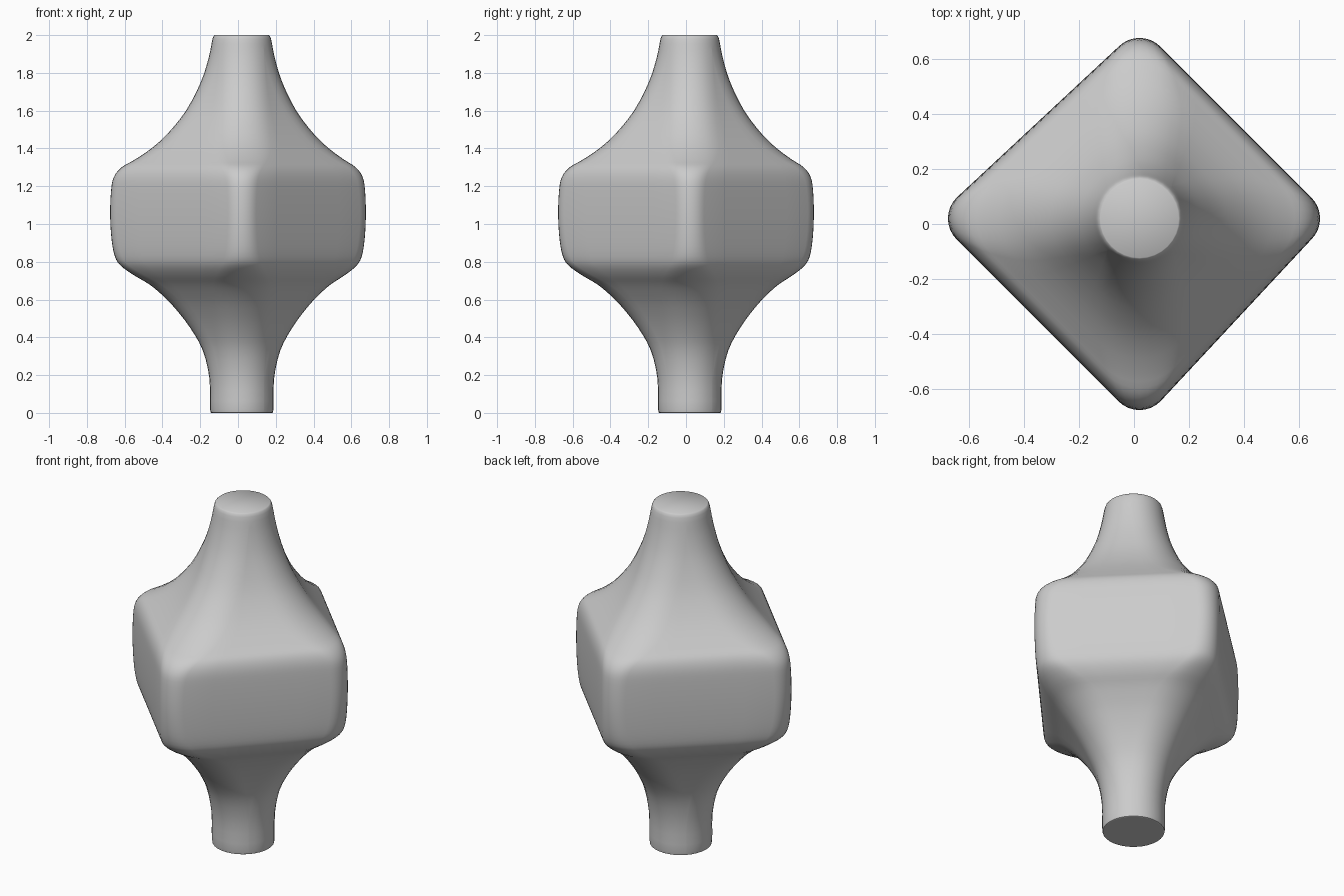
import bpy, bmesh, math

default = bpy.data.objects.get("Cube")
if default:
    bpy.data.objects.remove(default, do_unlink=True)

# Side profile: (height, reach of the diamond corners)
PROFILE = [(0, .158), (.02, .168), (.18, .171), (.33, .205), (.45, .27), (.55, .345),
           (.62, .41), (.68, .48), (.73, .56), (.78, .625), (.83, .654), (.92, .67),
           (1.05, .677), (1.18, .672), (1.25, .658), (1.3, .62), (1.34, .555),
           (1.4, .47), (1.48, .385), (1.6, .292), (1.75, .216), (1.88, .175),
           (1.98, .155), (2, .143)]
NECK = .165        # neck radius, where the section is a circle
LEAN = .02         # sideways shift of the central axis
ARC, FLAT = 8, 5   # steps on each corner and on each flat side


def smooth_profile(points, steps=3):
    """Catmull-Rom samples through the profile."""
    result = []
    last = len(points) - 1
    for i in range(last):
        a, b, c, d = (points[min(max(i + k, 0), last)] for k in (-1, 0, 1, 2))
        for s in range(steps):
            t = s / steps
            result.append(tuple(
                b[k] + t / 2 * (c[k] - a[k] + t * (2 * a[k] - 5 * b[k] + 4 * c[k] - d[k]
                                + t * (3 * (b[k] - c[k]) + d[k] - a[k])))
                for k in (0, 1)))
    return result + [points[-1]]


def section(z, reach):
    """Rounded diamond: round at the necks, soft on the shoulders, tight at the waist."""
    waist = max(0, (reach - .4) / .277)
    radius = min(reach, NECK + .2 * (reach - NECK) - .16 * waist ** 2)
    core = reach - radius
    corners = []
    for q in range(4):
        mid = q * math.pi / 2
        # The waist stays centred while the axis leans, so opposite corners differ
        side = -1 if q < 2 else 1
        out = core + side * LEAN * min(1, core / .57)
        corner = []
        for k in range(ARC + 1):
            a = mid + (k / ARC - .5) * math.pi / 2
            corner.append((LEAN + out * math.cos(mid) + radius * math.cos(a),
                           LEAN + out * math.sin(mid) + radius * math.sin(a)))
        corners.append(corner)
    ring = []
    for q, corner in enumerate(corners):
        end, start = corner[-1], corners[(q + 1) % 4][0]
        ring += corner
        ring += [(end[0] + (start[0] - end[0]) * j / FLAT,
                  end[1] + (start[1] - end[1]) * j / FLAT) for j in range(1, FLAT)]
    return [(x, y, z) for x, y in ring]


# Body: lofted skin with flat caps
bm = bmesh.new()
rings = [[bm.verts.new(p) for p in section(z, r)] for z, r in smooth_profile(PROFILE)]
for low, high in zip(rings, rings[1:]):
    n = len(low)
    for i in range(n):
        j = (i + 1) % n
        bm.faces.new((low[i], low[j], high[j], high[i]))
bm.faces.new(rings[0][::-1])
bm.faces.new(rings[-1])
bmesh.ops.remove_doubles(bm, verts=bm.verts, dist=.0001)
bmesh.ops.recalc_face_normals(bm, faces=bm.faces)

mesh = bpy.data.meshes.new("spindle_body")
bm.to_mesh(mesh)
bm.free()
body = bpy.data.objects.new("spindle_body", mesh)
bpy.context.collection.objects.link(body)

# Plain grey
grey = bpy.data.materials.new("plain grey")
grey.use_nodes = True
color = (.6, .6, .6, 1)
grey.diffuse_color = color
grey.node_tree.nodes["Principled BSDF"].inputs["Base Color"].default_value = color
mesh.materials.append(grey)

bpy.ops.object.select_all(action="DESELECT")
body.select_set(True)
bpy.context.view_layer.objects.active = body
bpy.ops.object.shade_smooth_by_angle(angle=math.radians(40))
